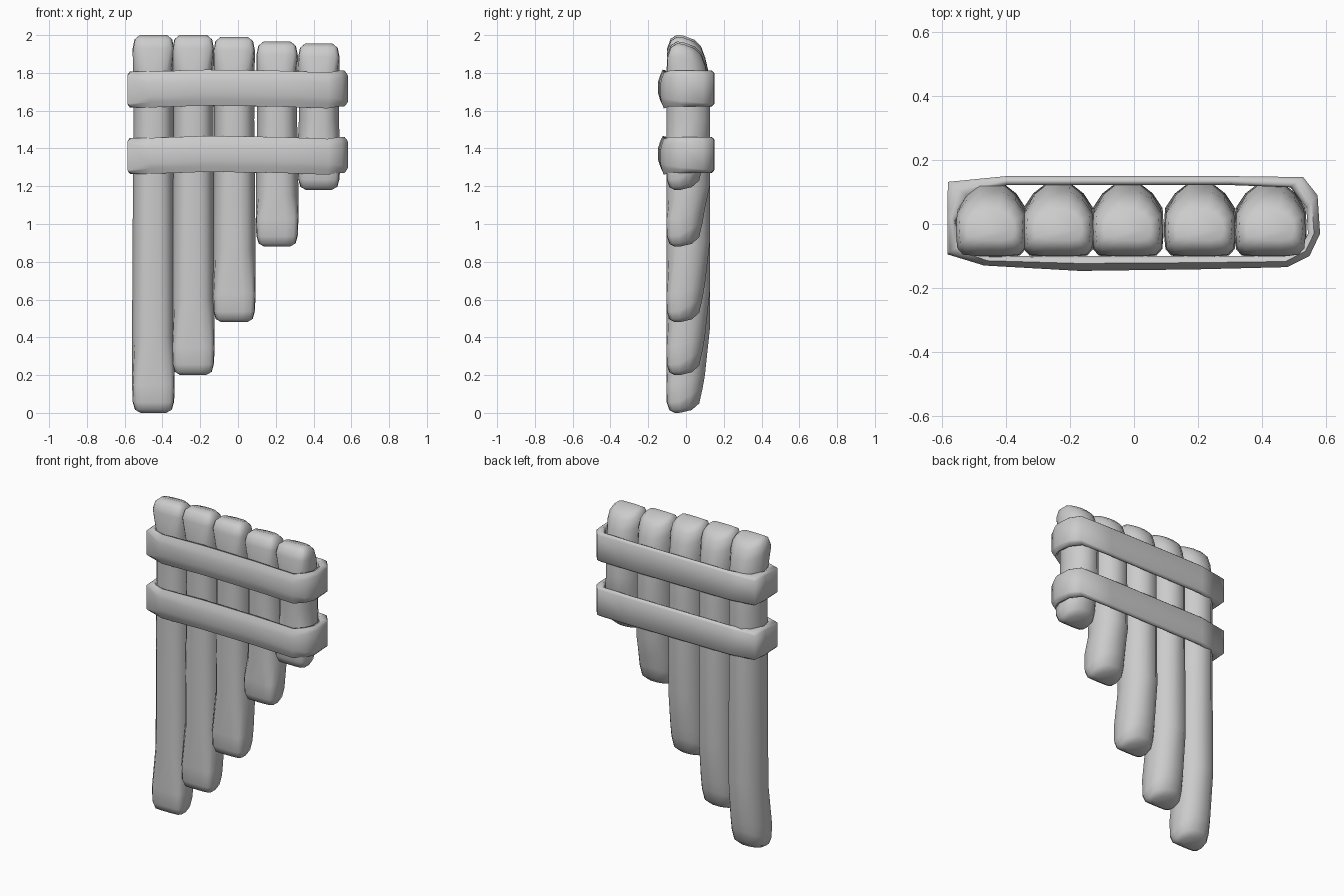
import bpy, bmesh, math

cube = bpy.data.objects.get("Cube")
if cube:
    bpy.data.objects.remove(cube, do_unlink=True)

grey = bpy.data.materials.new("plain grey")
grey.use_nodes = True
grey.diffuse_color = (0.6, 0.6, 0.6, 1)
grey.node_tree.nodes["Principled BSDF"].inputs["Base Color"].default_value = (0.6, 0.6, 0.6, 1)


def loft(name, rings, closed_path, angle):
    """Skin rings of points; either cap both ends or join last to first."""
    bm = bmesh.new()
    loops = [[bm.verts.new(p) for p in ring] for ring in rings]
    n = len(loops[0])
    pairs = list(zip(loops, loops[1:]))
    if closed_path:
        pairs.append((loops[-1], loops[0]))
    else:
        bm.faces.new(loops[0])
        bm.faces.new(loops[-1])
    for a, b in pairs:
        for i in range(n):
            j = (i + 1) % n
            bm.faces.new((a[i], a[j], b[j], b[i]))
    bmesh.ops.recalc_face_normals(bm, faces=bm.faces)
    mesh = bpy.data.meshes.new(name)
    bm.to_mesh(mesh)
    bm.free()
    mesh.materials.append(grey)
    obj = bpy.data.objects.new(name, mesh)
    bpy.context.collection.objects.link(obj)
    bpy.ops.object.select_all(action="DESELECT")
    obj.select_set(True)
    bpy.context.view_layer.objects.active = obj
    bpy.ops.object.shade_smooth_by_angle(angle=math.radians(angle))


# Pipe half sections: boxy at the ends, rounder along the middle
BOXY = [(0.4, 0.0), (0.8, 0.02), (0.96, 0.12), (1.0, 0.35), (0.97, 0.66), (0.7, 0.86), (0.33, 1.0)]
ROUND = [(0.3, 0.0), (0.62, 0.06), (0.87, 0.2), (1.0, 0.42), (0.97, 0.66), (0.7, 0.86), (0.33, 1.0)]


def pipe_ring(cx, half_width, front, back, z_front, z_back, half=BOXY):
    section = half + [(-x, y) for x, y in reversed(half)]
    return [(cx + half_width * x, front + (back - front) * y,
             z_front + (z_back - z_front) * max(0, y - 0.3) / 0.7) for x, y in section]


def pipe(name, cx, bottom, top):
    taper = min(0.4, 0.25 * (top - bottom))
    rings = [
        pipe_ring(cx, 0.07, -0.06, 0.03, bottom, bottom + 0.015),
        pipe_ring(cx, 0.098, -0.088, 0.07, bottom + 0.015, bottom + 0.05),
        pipe_ring(cx, 0.11, -0.102, 0.088, bottom + 0.055, bottom + 0.13),
        pipe_ring(cx, 0.113, -0.103, 0.1, bottom + 0.15, bottom + 0.2),
        pipe_ring(cx, 0.113, -0.103, 0.128, bottom + taper, bottom + taper + 0.06, ROUND),
        pipe_ring(cx, 0.106, -0.103, 0.128, 1.55, 1.55, ROUND),
        pipe_ring(cx, 0.107, -0.103, 0.125, top - 0.22, top - 0.22, ROUND),
        pipe_ring(cx, 0.11, -0.1, 0.102, top - 0.07, top - 0.12),
        pipe_ring(cx, 0.1, -0.082, 0.08, top - 0.02, top - 0.06),
        pipe_ring(cx, 0.075, -0.05, 0.045, top, top - 0.025),
    ]
    loft(name, rings, False, 80)


PIPES = [(-0.448, 0.0, 2.0), (-0.237, 0.2, 2.0), (-0.02, 0.48, 1.99),
         (0.207, 0.88, 1.965), (0.428, 1.18, 1.955)]
for i, (cx, bottom, top) in enumerate(PIPES, 1):
    pipe(f"pipe_{i}", cx, bottom, top)

# Binding path: outer x, outer y, inner x, inner y, rise, flatness of outer face
PATH = [
    (-0.585, -0.095, -0.54, -0.06, -0.005, 0.8), (-0.47, -0.13, -0.45, -0.1, -0.005, 0.4),
    (-0.17, -0.147, -0.17, -0.1, 0.005, 0.35), (0.2, -0.142, 0.2, -0.1, 0.0, 0.35),
    (0.48, -0.135, 0.47, -0.1, -0.01, 0.4), (0.55, -0.1, 0.525, -0.07, 0.0, 0.6),
    (0.583, -0.03, 0.545, -0.03, 0.0, 0.7), (0.575, 0.09, 0.54, 0.05, 0.0, 0.8),
    (0.53, 0.147, 0.49, 0.115, 0.0, 0.85), (0.3, 0.15, 0.3, 0.122, 0.0, 0.85),
    (-0.4, 0.15, -0.4, 0.122, 0.0, 0.85), (-0.583, 0.132, -0.51, 0.08, -0.005, 0.8),
    (-0.585, 0.03, -0.56, 0.01, -0.005, 0.8),
]


def binding(name, z, half_height):
    rings = []
    for ox, oy, ix, iy, rise, flat in PATH:
        # share of thickness, share of half height
        edge = [(0.0, 0.8), (0.15, 0.96), (0.5, 1.0), (0.8, 0.5 + flat / 2), (1.0, flat)]
        strap = edge + [(t, -h) for t, h in reversed(edge)]
        rings.append([(ix + (ox - ix) * t, iy + (oy - iy) * t, z + rise + half_height * h)
                      for t, h in strap])
    loft(name, rings, True, 60)


binding("upper_binding", 1.717, 0.095)
binding("lower_binding", 1.366, 0.095)
